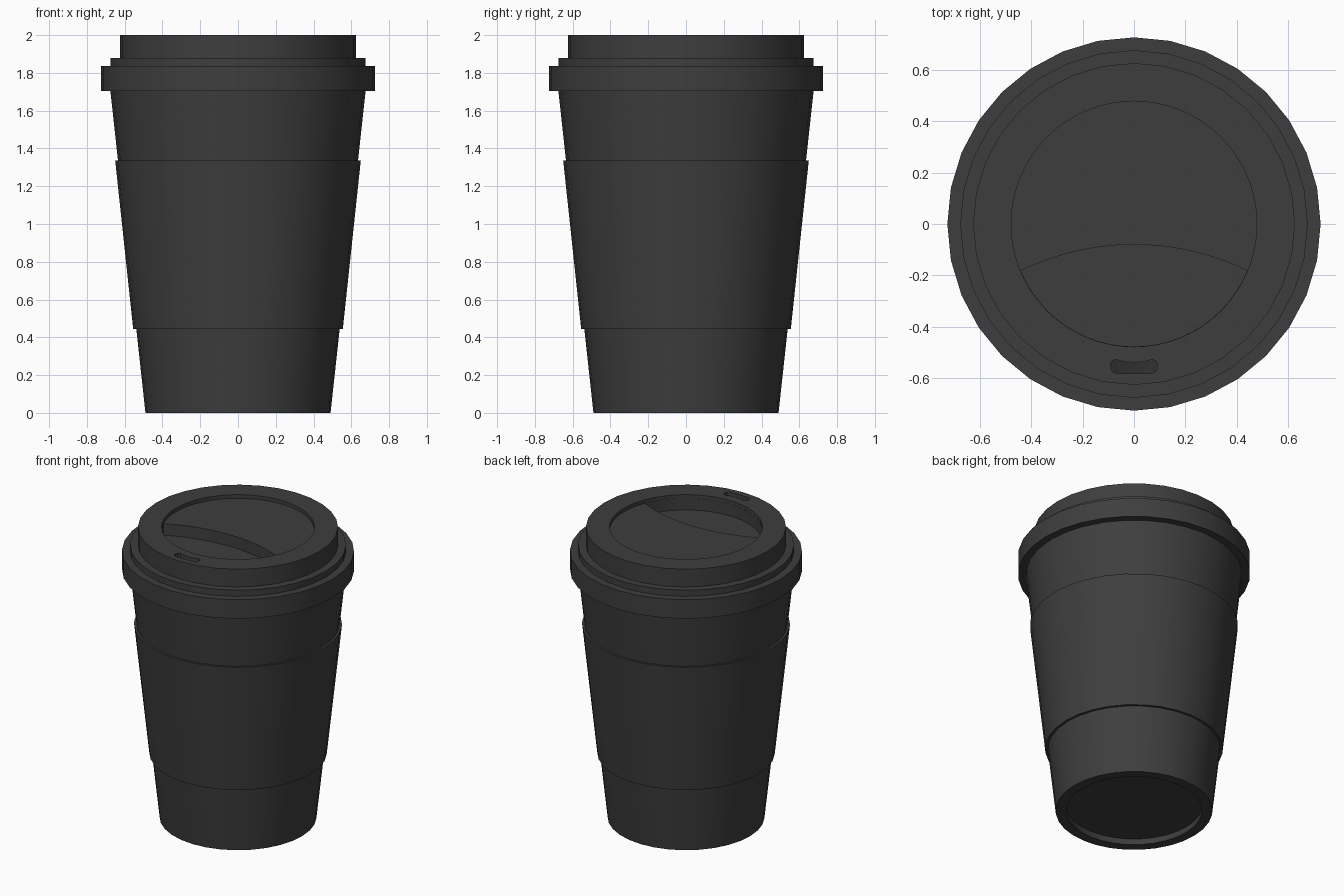
import bpy
import bmesh
import math

SIDES = 32

if "Cube" in bpy.data.objects:
    bpy.data.objects.remove(bpy.data.objects["Cube"], do_unlink=True)

charcoal = bpy.data.materials.new("charcoal")
charcoal.use_nodes = True
colour = (0.048, 0.048, 0.048, 1)
charcoal.diffuse_color = colour
bsdf = charcoal.node_tree.nodes["Principled BSDF"]
bsdf.inputs["Base Color"].default_value = colour
bsdf.inputs["Roughness"].default_value = 0.7


def make_object(name, bm):
    bmesh.ops.recalc_face_normals(bm, faces=bm.faces)
    mesh = bpy.data.meshes.new(name)
    bm.to_mesh(mesh)
    bm.free()
    mesh.materials.append(charcoal)
    obj = bpy.data.objects.new(name, mesh)
    bpy.context.collection.objects.link(obj)
    return obj


def activate(obj):
    bpy.ops.object.select_all(action="DESELECT")
    obj.select_set(True)
    bpy.context.view_layer.objects.active = obj


def smooth(obj):
    activate(obj)
    bpy.ops.object.shade_smooth_by_angle(angle=math.radians(30))


def lathe(name, profile):
    """Spin a closed (radius, height) profile about the z axis."""
    bm = bmesh.new()
    verts = [bm.verts.new((r, 0, z)) for r, z in profile]
    pairs = list(zip(verts, verts[1:]))
    if profile[0][0] > 0:
        pairs.append((verts[-1], verts[0]))
    edges = [bm.edges.new(p) for p in pairs]
    bmesh.ops.spin(bm, geom=verts + edges, cent=(0, 0, 0), axis=(0, 0, 1),
                   angle=math.tau, steps=SIDES)
    bmesh.ops.remove_doubles(bm, verts=bm.verts, dist=0.0001)
    return make_object(name, bm)


def prism(name, outline, bottom, top):
    """Extrude a flat outline between two heights."""
    bm = bmesh.new()
    face = bm.faces.new([bm.verts.new((x, y, bottom)) for x, y in outline])
    extruded = bmesh.ops.extrude_face_region(bm, geom=[face])["geom"]
    for v in extruded:
        if isinstance(v, bmesh.types.BMVert):
            v.co.z = top
    return make_object(name, bm)


def cut(target, cutter):
    cutter.hide_render = True
    activate(target)
    mod = target.modifiers.new("cut", "BOOLEAN")
    mod.operation = "DIFFERENCE"
    mod.solver = "EXACT"
    mod.object = cutter
    bpy.ops.object.modifier_apply(modifier=mod.name)
    bpy.data.objects.remove(cutter, do_unlink=True)


def arc(cx, cy, radius, start, end, count):
    angles = [math.radians(start + (end - start) * i / count) for i in range(count + 1)]
    return [(cx + radius * math.cos(a), cy + radius * math.sin(a)) for a in angles]


# Hollow cup with a recessed base
cup = lathe("cup", [(0, 0.04), (0.425, 0.04), (0.425, 0), (0.49, 0),
                    (0.686, 1.8), (0.66, 1.8), (0.465, 0.07), (0, 0.07)])

# Sleeve around the cup
sleeve = lathe("sleeve", [(0.53, 0.445), (0.555, 0.445), (0.65, 1.335), (0.628, 1.335)])

# Stepped lid
lid = lathe("lid", [(0, 2), (0.625, 2), (0.625, 1.878), (0.675, 1.878),
                    (0.675, 1.836), (0.725, 1.836), (0.725, 1.705),
                    (0.674, 1.705), (0.684, 1.81), (0.6, 1.84), (0.6, 1.87), (0, 1.87)])

# Shallow round recess in the lid
cut(lid, prism("recess_cutter", arc(0, 0, 0.477, 0, 360, 64)[:-1], 1.975, 2.1))

# Deeper crescent at the front of the recess, with a curved step behind it
rim = arc(0, 0, 0.476, -22.5, -157.5, 24)
x, y = rim[0]
step_y = -0.08
radius = (x * x + (step_y - y) ** 2) / (2 * (step_y - y))
half = math.degrees(math.asin(x / radius))
step = arc(0, step_y - radius, radius, 90 + half, 90 - half, 20)
cut(lid, prism("crescent_cutter", rim + step[1:-1], 1.895, 2.1))

# Drinking slot
side = [(0.04, -0.535), (0.07, -0.526), (0.085, -0.532), (0.092, -0.55),
        (0.086, -0.571), (0.07, -0.58)]
slot = [(0, -0.538)] + side + [(-px, py) for px, py in reversed(side)]
cut(lid, prism("slot_cutter", slot, 1.8, 2.1))

for part in (cup, sleeve, lid):
    smooth(part)
